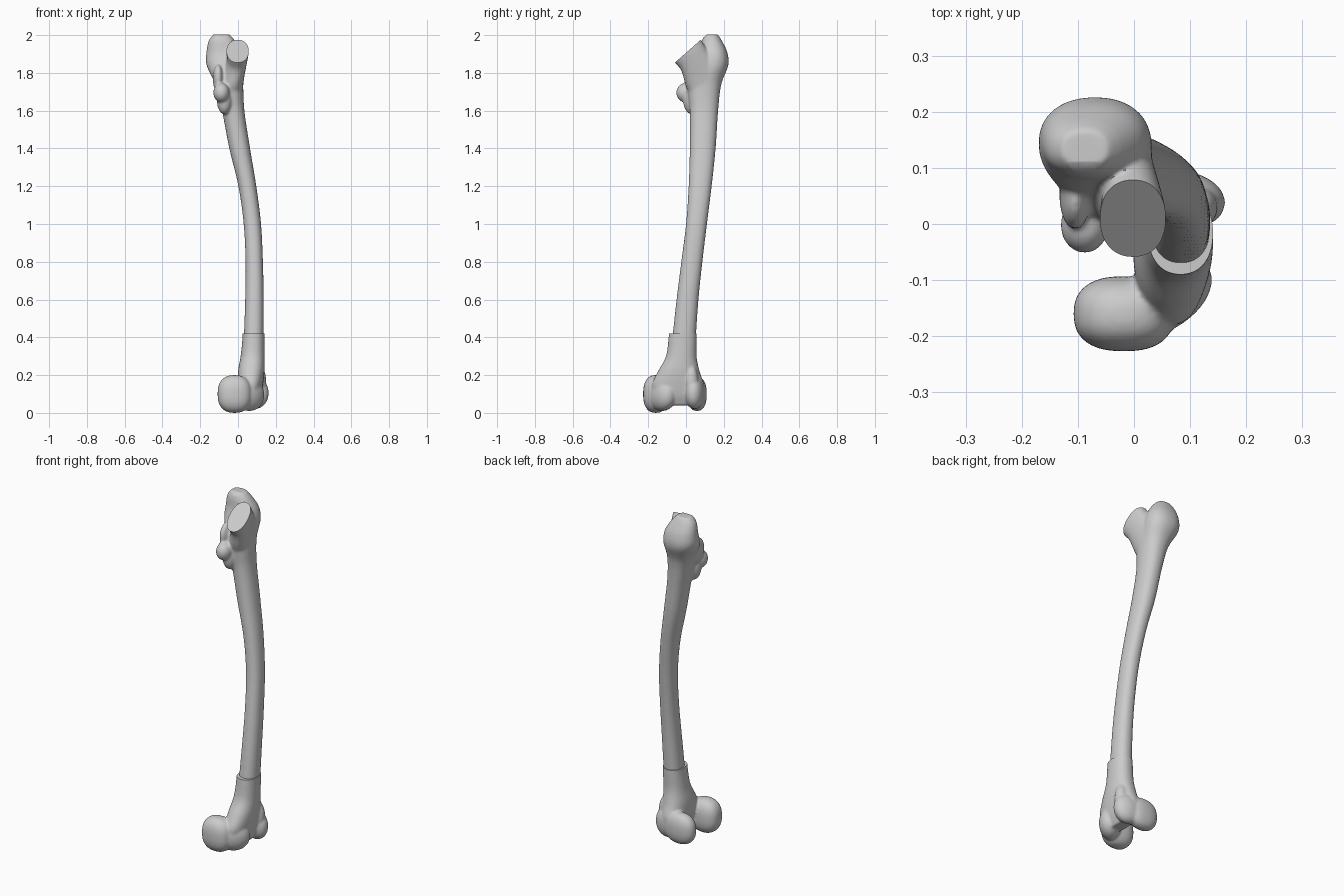
import bpy, bmesh, math
from mathutils import Vector, Matrix

if "Cube" in bpy.data.objects:
    bpy.data.objects.remove(bpy.data.objects["Cube"])


def span(z, x0, x1, y0, y1):
    """Level ring given by its height and its x and y limits."""
    return ((x0 + x1) / 2, (y0 + y1) / 2, z, (x1 - x0) / 2, (y1 - y0) / 2, 0)


def power(v, p):
    return math.copysign(abs(v) ** p, v)


def catmull(rows, steps=6):
    """Smoothly interpolate rows of numbers."""
    pts = [rows[0]] + rows + [rows[-1]]
    out = []
    for i in range(1, len(pts) - 2):
        for s in range(steps):
            t = s / steps
            out.append([0.5 * (2 * b + (c - a) * t + (2 * a - 5 * b + 4 * c - d) * t ** 2
                               + (3 * b - a - 3 * c + d) * t ** 3)
                        for a, b, c, d in zip(*pts[i - 1:i + 3])])
    return out + [list(rows[-1])]


def loft(bm, rows, boxy=0.9, n=48):
    """Closed skin over rings of (cx, cy, cz, rx, ry, tilt about x)."""
    rings = []
    for cx, cy, cz, rx, ry, tilt in catmull(rows):
        rot = Matrix.Rotation(math.radians(tilt), 3, 'X')
        ring = []
        for k in range(n):
            a = 2 * math.pi * k / n
            p = Vector((rx * power(math.cos(a), boxy), ry * power(math.sin(a), boxy), 0))
            ring.append(bm.verts.new(Vector((cx, cy, cz)) + rot @ p))
        rings.append(ring)
    faces = [bm.faces.new((r[k], r[(k + 1) % n], s[(k + 1) % n], s[k]))
             for r, s in zip(rings, rings[1:]) for k in range(n)]
    faces += [bm.faces.new(rings[0]), bm.faces.new(rings[-1])]
    bmesh.ops.recalc_face_normals(bm, faces=faces)


def blob(bm, centre, radii, boxy=0.9, turn=0):
    """Rounded, slightly boxy lump, turned about z."""
    rot = Matrix.Rotation(math.radians(turn), 3, 'Z')
    for v in bmesh.ops.create_icosphere(bm, subdivisions=4, radius=1)['verts']:
        p = Vector([power(c, boxy) * r for c, r in zip(v.co, radii)])
        v.co = rot @ p + Vector(centre)


def finish(name, bm, cut_co, cut_no, iterations):
    """Fuse the lumps into one smooth skin, then saw it flat at a plane."""
    mesh = bpy.data.meshes.new(name)
    bm.to_mesh(mesh)
    bm.free()
    obj = bpy.data.objects.new(name, mesh)
    bpy.context.collection.objects.link(obj)
    fuse = obj.modifiers.new("fuse", 'REMESH')
    fuse.mode = 'VOXEL'
    fuse.voxel_size = 0.006
    soft = obj.modifiers.new("soften", 'SMOOTH')
    soft.factor = 0.5
    soft.iterations = iterations
    graph = bpy.context.evaluated_depsgraph_get()
    fused = bpy.data.meshes.new_from_object(obj.evaluated_get(graph))
    obj.modifiers.clear()
    obj.data = fused
    bm = bmesh.new()
    bm.from_mesh(fused)
    bmesh.ops.bisect_plane(bm, geom=bm.verts[:] + bm.edges[:] + bm.faces[:],
                           plane_co=cut_co, plane_no=cut_no, clear_outer=True)
    bmesh.ops.holes_fill(bm, edges=[e for e in bm.edges if e.is_boundary], sides=0)
    bmesh.ops.recalc_face_normals(bm, faces=bm.faces[:])
    bm.to_mesh(fused)
    bm.free()
    bpy.ops.object.select_all(action='DESELECT')
    obj.select_set(True)
    bpy.context.view_layer.objects.active = obj
    bpy.ops.object.shade_smooth_by_angle(angle=math.radians(40))
    return obj


# Upper bone: bowed shaft running up into the greater trochanter
bm = bmesh.new()
loft(bm, [
    span(0.37, 0.03, 0.135, -0.075, 0.05),
    span(0.60, 0.038, 0.136, -0.05, 0.066),
    span(0.80, 0.04, 0.132, -0.025, 0.087),
    span(1.00, 0.03, 0.122, 0.0, 0.111),
    span(1.20, 0.002, 0.097, 0.014, 0.136),
    span(1.40, -0.046, 0.064, 0.02, 0.157),
    span(1.60, -0.085, 0.034, 0.02, 0.17),
    span(1.74, -0.122, 0.028, 0.01, 0.187),
    span(1.84, -0.166, 0.032, 0.05, 0.224),
    span(1.91, -0.167, 0.02, 0.075, 0.218),
    span(1.97, -0.155, -0.015, 0.085, 0.19),
    span(2.004, -0.13, -0.045, 0.1, 0.168),
])
# Neck, leaning towards -y
loft(bm, [
    (0.0, -0.015, 1.945, 0.057, 0.09, 41),
    (-0.002, 0.01, 1.915, 0.059, 0.092, 41),
    (-0.006, 0.045, 1.865, 0.054, 0.088, 38),
    (-0.025, 0.085, 1.78, 0.058, 0.098, 25),
    (-0.04, 0.1, 1.68, 0.06, 0.075, 5),
])
# Lesser trochanter and the ridge that joins it to the greater one
blob(bm, (-0.088, -0.002, 1.695), (0.043, 0.05, 0.052), 1)
blob(bm, (-0.072, 0.03, 1.655), (0.04, 0.045, 0.075), 1)
blob(bm, (-0.105, 0.05, 1.77), (0.028, 0.06, 0.075), 1)
finish("thigh_bone_shaft", bm, (0, 0.01, 1.915), (0, -0.66, 0.75), 12)

# Lower end: flared sleeve
bm = bmesh.new()
loft(bm, [
    span(0.46, 0.025, 0.141, -0.088, 0.057),
    span(0.40, 0.024, 0.141, -0.092, 0.057),
    span(0.30, 0.014, 0.141, -0.106, 0.056),
    span(0.22, 0.0, 0.14, -0.148, 0.072),
    span(0.15, 0.0, 0.132, -0.18, 0.095),
    span(0.09, 0.015, 0.12, -0.17, 0.09),
    span(0.04, 0.03, 0.1, -0.15, 0.07),
])
# Inner condyle: rear lump and front lip
blob(bm, (-0.018, -0.16, 0.1), (0.09, 0.067, 0.1), 0.82)
blob(bm, (0.06, -0.125, 0.095), (0.088, 0.058, 0.085), 0.95, 38)
# Outer condyle: rear lump and raised front ridge
blob(bm, (-0.005, 0.058, 0.1), (0.093, 0.052, 0.09), 0.85)
blob(bm, (0.085, 0.045, 0.105), (0.078, 0.05, 0.085), 0.95, -10)
blob(bm, (0.115, 0.03, 0.16), (0.035, 0.035, 0.09), 1)
finish("thigh_bone_knee_end", bm, (0, 0, 0.42), (0, 0, 1), 10)
